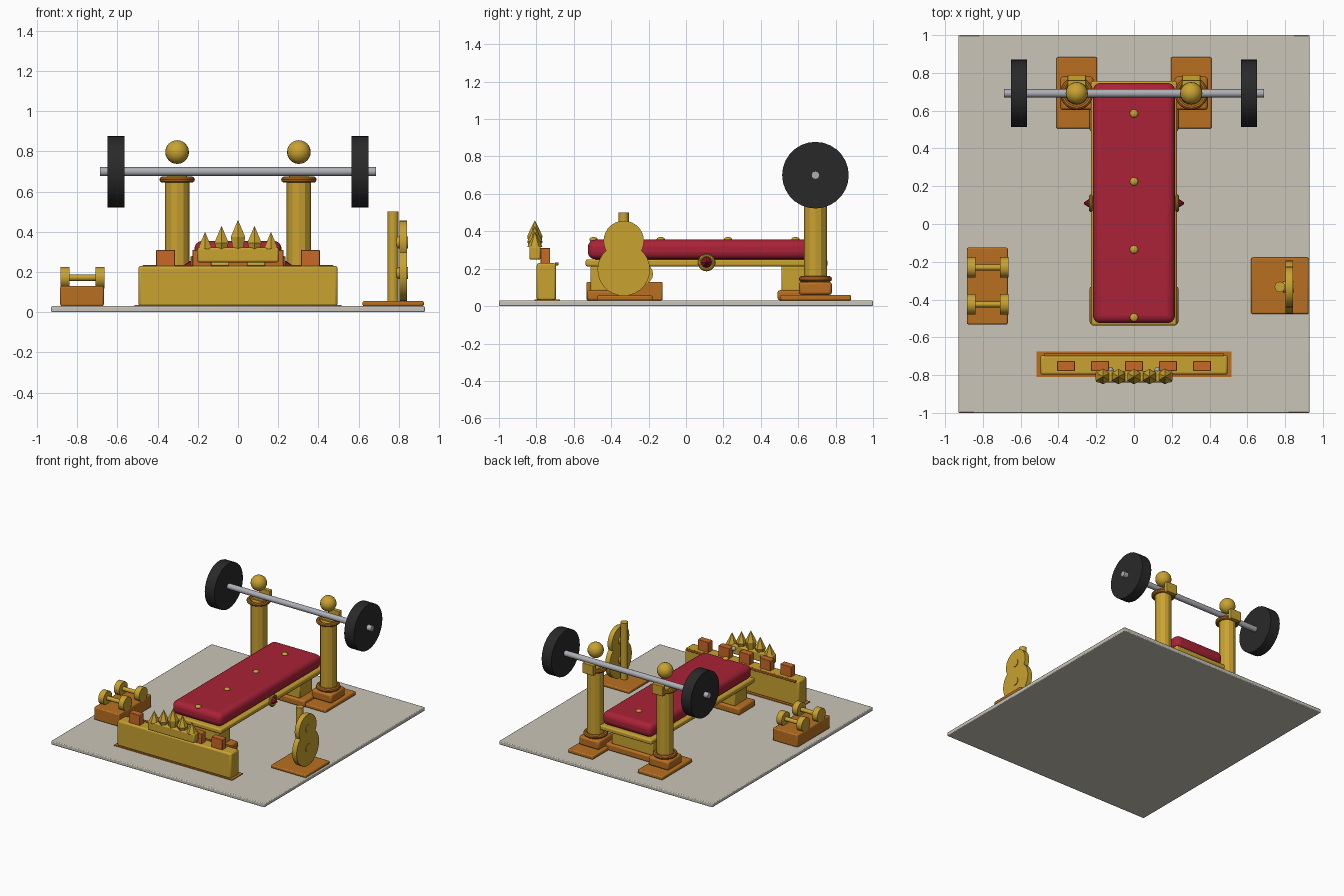
import bpy, math
from mathutils import Vector

if "Cube" in bpy.data.objects:
    bpy.data.objects.remove(bpy.data.objects["Cube"])


def material(name, rgb):
    m = bpy.data.materials.new(name)
    m.diffuse_color = (*rgb, 1)
    m.use_nodes = True
    m.node_tree.nodes["Principled BSDF"].inputs["Base Color"].default_value = m.diffuse_color
    return m


GOLD = material("gold", (0.58, 0.36, 0.03))
BRONZE = material("bronze", (0.48, 0.16, 0.015))
COPPER = material("copper", (0.58, 0.14, 0.02))
RED = material("red_cushion", (0.40, 0.016, 0.038))
GEM = material("red_gem", (0.33, 0.006, 0.025))
STONE = material("stone", (0.59, 0.56, 0.48))
BLACK = material("black_rubber", (0.022, 0.022, 0.022))
STEEL = material("steel", (0.42, 0.43, 0.46))
AXIS = {"x": (0, math.pi / 2, 0), "y": (math.pi / 2, 0, 0), "z": (0, 0, 0)}


def finish(name, mat, smooth=True, bevel=0, segments=2):
    o = bpy.context.object
    o.name = name
    o.data.materials.append(mat)
    if bevel:
        b = o.modifiers.new("bevel", "BEVEL")
        b.width, b.segments = bevel, segments
    if smooth:
        bpy.ops.object.shade_smooth_by_angle(angle=math.radians(35))
    return o


def box(name, mat, x, y, z, bevel=0.008, segments=2):
    """Box given by its (min, max) along each axis."""
    bpy.ops.mesh.primitive_cube_add(size=1, location=[(a + b) / 2 for a, b in (x, y, z)])
    bpy.context.object.scale = [b - a for a, b in (x, y, z)]
    bpy.ops.object.transform_apply(location=False, rotation=False)
    return finish(name, mat, bevel > 0, bevel, segments)


def rod(name, mat, r, a, b, axis, c, sides=24, r2=None, bevel=0, smooth=True):
    """Cylinder or cone from a to b on an axis; c is its centre elsewhere."""
    p = Vector(c)
    p["xyz".index(axis)] = (a + b) / 2
    bpy.ops.mesh.primitive_cone_add(vertices=sides, radius1=r, radius2=r if r2 is None else r2,
                                    depth=abs(b - a), location=p, rotation=AXIS[axis])
    if b < a:
        bpy.context.object.rotation_euler[1] += math.pi
    return finish(name, mat, smooth, bevel)


def ring(name, mat, R, r, c, axis="z"):
    bpy.ops.mesh.primitive_torus_add(major_radius=R, minor_radius=r, major_segments=28,
                                     minor_segments=10, location=c, rotation=AXIS[axis])
    return finish(name, mat)


def ball(name, mat, r, c, squash=1):
    bpy.ops.mesh.primitive_uv_sphere_add(segments=20, ring_count=12, radius=r, location=c)
    bpy.context.object.scale.z = squash
    return finish(name, mat)


# Floor slab
box("floor_slab", STONE, (-0.93, 0.93), (-1, 1), (0, 0.03), 0.006)

# Bench: frame, cushion, buttons, legs, side jewels
box("bench_frame", GOLD, (-0.227, 0.227), (-0.537, 0.757), (0.212, 0.25), 0.01)
box("bench_cushion", RED, (-0.217, 0.217), (-0.525, 0.747), (0.25, 0.355), 0.04, 4)
for y in (-0.495, -0.135, 0.225, 0.585):
    ball("cushion_button", GOLD, 0.022, (0, y, 0.356), 0.6)
for y in (-0.43, 0.59):
    box("bench_leg", GOLD, (-0.18, 0.18), (y - 0.08, y + 0.08), (0.08, 0.215))
    box("bench_foot", BRONZE, (-0.235, 0.235), (y - 0.1, y + 0.1), (0.03, 0.085), 0.012)
for s in (-1, 1):
    ring("jewel_ring", GOLD, 0.037, 0.01, (s * 0.228, 0.11, 0.233), "x")
    rod("side_jewel", GEM, 0.034, s * 0.22, s * 0.266, "x", (0, 0.11, 0.233), 8, 0.004, smooth=False)

# Barbell posts
for s in (-1, 1):
    x, y = s * 0.303, 0.692
    box("post_plinth", BRONZE, (x - 0.108, x + 0.108), (0.505, 0.883), (0.03, 0.06))
    box("post_block", BRONZE, (x - 0.088, x + 0.088), (y - 0.088, y + 0.088), (0.06, 0.13), 0.014)
    ring("post_base_ring", BRONZE, 0.072, 0.016, (x, y, 0.145))
    rod("post_column", GOLD, 0.061, 0.13, 0.67, "z", (x, y, 0), 12, smooth=False)
    ring("post_top_ring", BRONZE, 0.073, 0.015, (x, y, 0.66))
    box("bar_rest", GOLD, (x - 0.048, x + 0.048), (y - 0.03, 0.79), (0.655, 0.68), 0.004)
    box("bar_hook", GOLD, (x - 0.048, x + 0.048), (0.757, 0.79), (0.64, 0.72), 0.004)
    ball("post_finial", GOLD, 0.059, (x, y, 0.797))
    rod("weight_plate", BLACK, 0.178, s * 0.608 - 0.042, s * 0.608 + 0.042, "x", (0, y, 0.7), 28)
rod("barbell_bar", STEEL, 0.022, -0.688, 0.688, "x", (0, 0.692, 0.7), 12)

# Front wall with battlements
box("wall_base", BRONZE, (-0.515, 0.515), (-0.81, -0.675), (0.028, 0.036), 0)
box("front_wall", GOLD, (-0.496, 0.496), (-0.798, -0.695), (0.03, 0.23), 0.012)
box("wall_back_trim", BRONZE, (-0.475, 0.475), (-0.70, -0.682), (0.218, 0.234), 0.003)
for i in range(-2, 3):
    box("battlement", COPPER, (i * 0.18 - 0.047, i * 0.18 + 0.047), (-0.778, -0.726), (0.225, 0.31), 0.004)

# Spiked crown resting on the wall
box("crown_band", GOLD, (-0.203, 0.203), (-0.838, -0.777), (0.248, 0.322), 0.01)
for i in range(-2, 3):
    x, top = i * 0.082, 0.46 - 0.03 * abs(i)
    rod("spike_stem", GOLD, 0.03, 0.315, top - 0.085, "z", (x, -0.808, 0), 6, 0.041, smooth=False)
    rod("spike_tip", GOLD, 0.041, top - 0.085, top, "z", (x, -0.808, 0), 6, 0, smooth=False)
for x, m in ((-0.125, STEEL), (0, GEM), (0.125, STEEL)):
    ball("crown_gem", m, 0.016, (x, -0.773, 0.295))

# Dumbbell stand
box("dumbbell_stand", BRONZE, (-0.885, -0.668), (-0.532, -0.125), (0.03, 0.13))
for y in (-0.23, -0.425):
    rod("dumbbell_handle", GOLD, 0.016, -0.87, -0.68, "x", (0, y, 0.172), 12)
    for x in (-0.861, -0.687):
        rod("dumbbell_head", GOLD, 0.054, x - 0.023, x + 0.023, "x", (0, y, 0.172), 16)

# Figure-eight shield on its stand
box("shield_stand", BRONZE, (0.62, 0.925), (-0.477, -0.178), (0.03, 0.056))
rod("shield_post", GOLD, 0.028, 0.05, 0.5, "z", (0.772, -0.333, 0), 12)
for z, r in ((0.195, 0.14), (0.348, 0.108)):
    rod("shield_disc", GOLD, r, 0.803, 0.842, "x", (0, -0.333, z), 28)
    rod("shield_boss", GOLD, 0.03, 0.79, 0.847, "x", (0, -0.333, z), 16)
